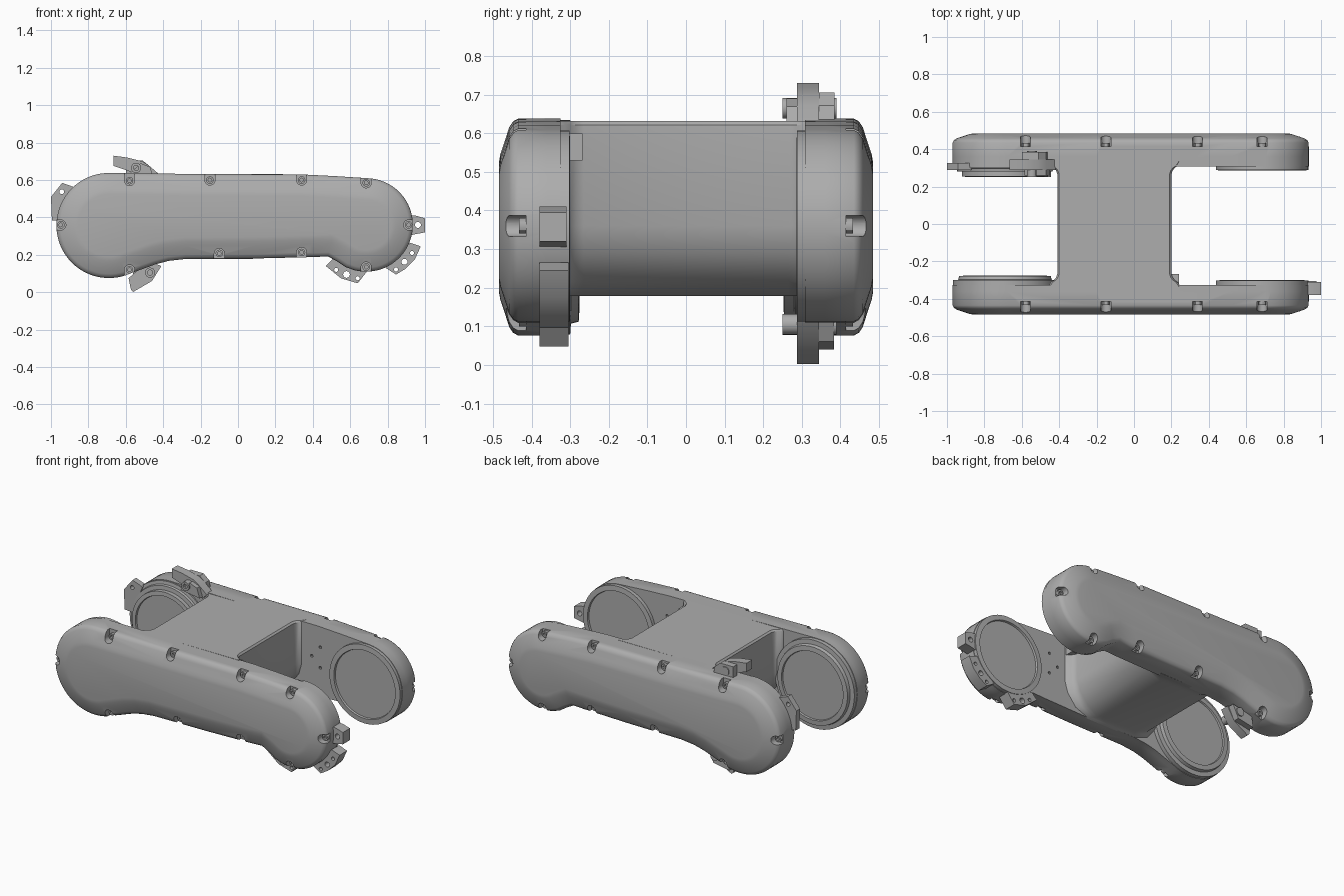
import bpy, bmesh
from math import sin, cos, radians, pi
from mathutils import Vector

cube = bpy.data.objects.get("Cube")
if cube:
    bpy.data.objects.remove(cube, do_unlink=True)

grey = bpy.data.materials.new("matte_grey")
grey.use_nodes = True
grey.diffuse_color = (0.42, 0.42, 0.42, 1)
grey.node_tree.nodes["Principled BSDF"].inputs["Base Color"].default_value = grey.diffuse_color


def add_loft(bm, rings):
    """Skin a list of equal-length 3D rings and cap both ends."""
    loops = [[bm.verts.new(p) for p in ring] for ring in rings]
    n = len(loops[0])
    for a, b in zip(loops, loops[1:]):
        for i in range(n):
            j = (i + 1) % n
            bm.faces.new((a[i], a[j], b[j], b[i]))
    bm.faces.new(loops[0])
    bm.faces.new(loops[-1][::-1])


def make(name, lofts, cutter=None, angle=30):
    bm = bmesh.new()
    for rings in lofts:
        add_loft(bm, rings)
    bmesh.ops.recalc_face_normals(bm, faces=bm.faces)
    mesh = bpy.data.meshes.new(name)
    bm.to_mesh(mesh)
    bm.free()
    mesh.materials.append(grey)
    ob = bpy.data.objects.new(name, mesh)
    bpy.context.collection.objects.link(ob)
    bpy.ops.object.select_all(action='DESELECT')
    ob.select_set(True)
    bpy.context.view_layer.objects.active = ob
    if cutter:
        mod = ob.modifiers.new("cut", 'BOOLEAN')
        mod.operation, mod.solver, mod.object = 'DIFFERENCE', 'EXACT', cutter
        bpy.ops.object.modifier_apply(modifier=mod.name)
        bpy.data.objects.remove(cutter, do_unlink=True)
    bpy.ops.object.shade_smooth_by_angle(angle=radians(angle))
    return ob


def at_y(outline, y):
    return [(x, y, z) for x, z in outline]


def prism(outline, y0, y1):
    return [at_y(outline, y0), at_y(outline, y1)]


def arc(cx, cz, r, a0, a1, n):
    return [(cx + r * cos(radians(a0 + (a1 - a0) * i / n)),
             cz + r * sin(radians(a0 + (a1 - a0) * i / n))) for i in range(n + 1)]


def circle(cx, cz, r, n=24):
    return arc(cx, cz, r, 0, 360 - 360 / n, n - 1)


def inset(outline, d):
    """Move a counter-clockwise outline inward by d."""
    pts = [Vector(p) for p in outline]
    out = []
    for i, p in enumerate(pts):
        e0 = (p - pts[i - 1]).normalized()
        e1 = (pts[(i + 1) % len(pts)] - p).normalized()
        n0, n1 = Vector((-e0.y, e0.x)), Vector((-e1.y, e1.x))
        m = (n0 + n1).normalized()
        out.append(tuple(p + m * d / max(m.dot(n0), 0.5)))
    return out


# Side housing outline, counter-clockwise from the small lobe's underside
BIG, SMALL = (-0.69, 0.357), (0.685, 0.36)
outline = (arc(*SMALL, 0.25, -105, 85, 32) + [(0.52, 0.621), (0.34, 0.63), (-0.2, 0.632)]
           + arc(*BIG, 0.281, 88, 295, 36)
           + [(-0.5, 0.128), (-0.44, 0.15), (-0.37, 0.168), (-0.28, 0.178),
              (0.1, 0.181), (0.4, 0.188), (0.48, 0.192), (0.53, 0.165), (0.575, 0.135)])

# Screw pockets: position and outward direction
screws = [(x, z, 90) for x, z in ((-0.58, 0.597), (-0.15, 0.6), (0.34, 0.6), (0.685, 0.585))]
screws += [(x, z, -90) for x, z in ((-0.58, 0.12), (-0.1, 0.208), (0.34, 0.213), (0.685, 0.135))]
screws += [(0.912, 0.36, 0), (-0.947, 0.36, 180)]


def slot(x, z, a):
    d = Vector((cos(radians(a)), sin(radians(a)))) * 0.12
    half = arc(x, z, 0.027, a + 90, a + 270, 10)
    ends = [half[-1], half[0]]
    return half + [(p[0] + d.x, p[1] + d.y) for p in ends]


# Two housings with sloped outer rims, screw pockets and wall holes
layers = ((0.36, 0), (0.435, 0), (0.448, 0.007), (0.458, 0.022), (0.474, 0.072), (0.481, 0.092), (0.485, 0.115))
for side, s, wall in (("front", -1, 0.325), ("back", 1, 0.308)):
    pockets = [prism(slot(*p), s * 0.415, s * 0.52) for p in screws]
    pockets += [prism(circle(x, z, 0.009, 10), s * 0.2, s * 0.35)
                for x, z in ((0.36, 0.5), (0.3, 0.43), (0.36, 0.37))]
    cutter = make("pocket_cutter", pockets)
    cutter.hide_render = True
    rings = [at_y(outline, s * wall)] + [at_y(inset(outline, d), s * y) for y, d in layers]
    make(side + "_housing", [rings], cutter)
    # Socket screws with a recessed drive
    heads = [[at_y(circle(x, z, r, 12), s * y) for r, y in
              ((0.02, 0.41), (0.02, 0.433), (0.01, 0.433), (0.01, 0.42))] for x, z, a in screws]
    make(side + "_screws", heads)


def boss(name, centre, steps):
    """Stepped round joint face from (radius, y) pairs."""
    make(name, [[at_y(circle(*centre, r, 56), y) for r, y in steps]])


# Joint flanges with recessed cover discs
boss("front_big_flange", BIG, ((0.278, -0.34), (0.278, -0.3), (0.25, -0.298), (0.245, -0.278),
                               (0.215, -0.276), (0.212, -0.286)))
boss("back_big_flange", BIG, ((0.278, 0.34), (0.278, 0.3), (0.258, 0.297), (0.255, 0.282), (0.23, 0.28),
                              (0.23, 0.254), (0.205, 0.252), (0.202, 0.264)))
boss("front_small_flange", SMALL, ((0.247, -0.34), (0.247, -0.302), (0.215, -0.3), (0.212, -0.312)))
boss("back_small_flange", SMALL, ((0.247, 0.33), (0.247, 0.288), (0.215, 0.286), (0.212, 0.298)))


# Cross bridge, flared where it meets the housings
def bridge_ring(y, flare):
    left, right = -0.41 - flare, 0.2 + flare
    pts = [(left + 0.01, 0.632), (left, 0.622), (left, 0.36), (left + 0.02, 0.29),
           (left + 0.08, 0.215), (left + 0.17, 0.179), (right - 0.17, 0.179),
           (right - 0.08, 0.215), (right - 0.02, 0.29), (right, 0.36), (right, 0.622), (right - 0.01, 0.632)]
    return at_y(pts, y)


flares = ((0.335, 0.05), (0.312, 0.035), (0.3, 0.018), (0.285, 0.006), (0.265, 0))
stations = [(-y, f) for y, f in flares] + list(flares)[::-1]
make("cross_bridge", [[bridge_ring(y, f) for y, f in stations]], angle=35)
corner = [(0.19, 0.53), (0.24, 0.53), (0.24, 0.6), (0.19, 0.6)]
make("bridge_lug", [prism(corner, -0.33, -0.268)])


# Curved stop brackets around the lobes
def bracket(name, shape, y0, y1, holes):
    cutter = make("hole_cutter", [prism(circle(x, z, r, 16), y0 - 0.05, y1 + 0.05) for x, z, r in holes])
    cutter.hide_render = True
    make(name, [prism(shape, y0, y1)], cutter)


top_arm = [(-0.665, 0.73), (-0.665, 0.675), (-0.59, 0.65), (-0.45, 0.6), (-0.42, 0.63),
           (-0.47, 0.672), (-0.51, 0.7), (-0.59, 0.72)]
bracket("upper_bracket", top_arm, 0.288, 0.345, [(-0.545, 0.665, 0.02)])
low_arm = [(-0.585, 0.075), (-0.572, 0.012), (-0.56, 0.002), (-0.46, 0.06), (-0.41, 0.14), (-0.48, 0.17)]
bracket("lower_bracket", low_arm, 0.288, 0.345, [(-0.47, 0.105, 0.02)])
bracket("end_bracket", [(-1.0, 0.51), (-0.94, 0.585), (-0.87, 0.56), (-0.94, 0.38), (-0.995, 0.385)],
        0.288, 0.325, [(-0.942, 0.537, 0.013)])
bracket("tip_bracket", [(0.9, 0.3), (0.955, 0.312), (1.0, 0.32), (1.0, 0.395), (0.95, 0.41), (0.9, 0.41)],
        -0.38, -0.31, [(0.962, 0.36, 0.016)])
bracket("tip_lower_bracket", [(0.845, 0.095), (0.895, 0.125), (0.945, 0.175), (0.977, 0.245),
                              (0.92, 0.265), (0.86, 0.19), (0.79, 0.13)],
        -0.38, -0.305, [(0.89, 0.163, 0.016), (0.93, 0.21, 0.011), (0.845, 0.122, 0.011)])
bracket("underside_bracket", [(0.47, 0.14), (0.55, 0.075), (0.64, 0.048), (0.69, 0.112), (0.6, 0.14), (0.51, 0.18)],
        -0.38, -0.305, [(0.58, 0.095, 0.018), (0.64, 0.075, 0.011), (0.525, 0.12, 0.011)])

# Thicker bracket blocks and their round fasteners
make("upper_bracket_block", [prism([(-0.6, 0.62), (-0.46, 0.62), (-0.47, 0.672), (-0.51, 0.705), (-0.6, 0.705)],
                                   0.345, 0.385),
                             prism([(-0.585, 0.63), (-0.45, 0.61), (-0.47, 0.67), (-0.52, 0.69)], 0.26, 0.29)])
make("lower_bracket_block", [prism([(-0.57, 0.04), (-0.46, 0.06), (-0.42, 0.14), (-0.56, 0.11)], 0.345, 0.383)])
for name, x, z in (("upper", -0.545, 0.665), ("lower", -0.47, 0.105)):
    make(name + "_bracket_bolt", [[at_y(circle(x, z, r, 20), y) for r, y in
                                   ((0.027, 0.39), (0.027, 0.25), (0.014, 0.25), (0.014, 0.27))]])
